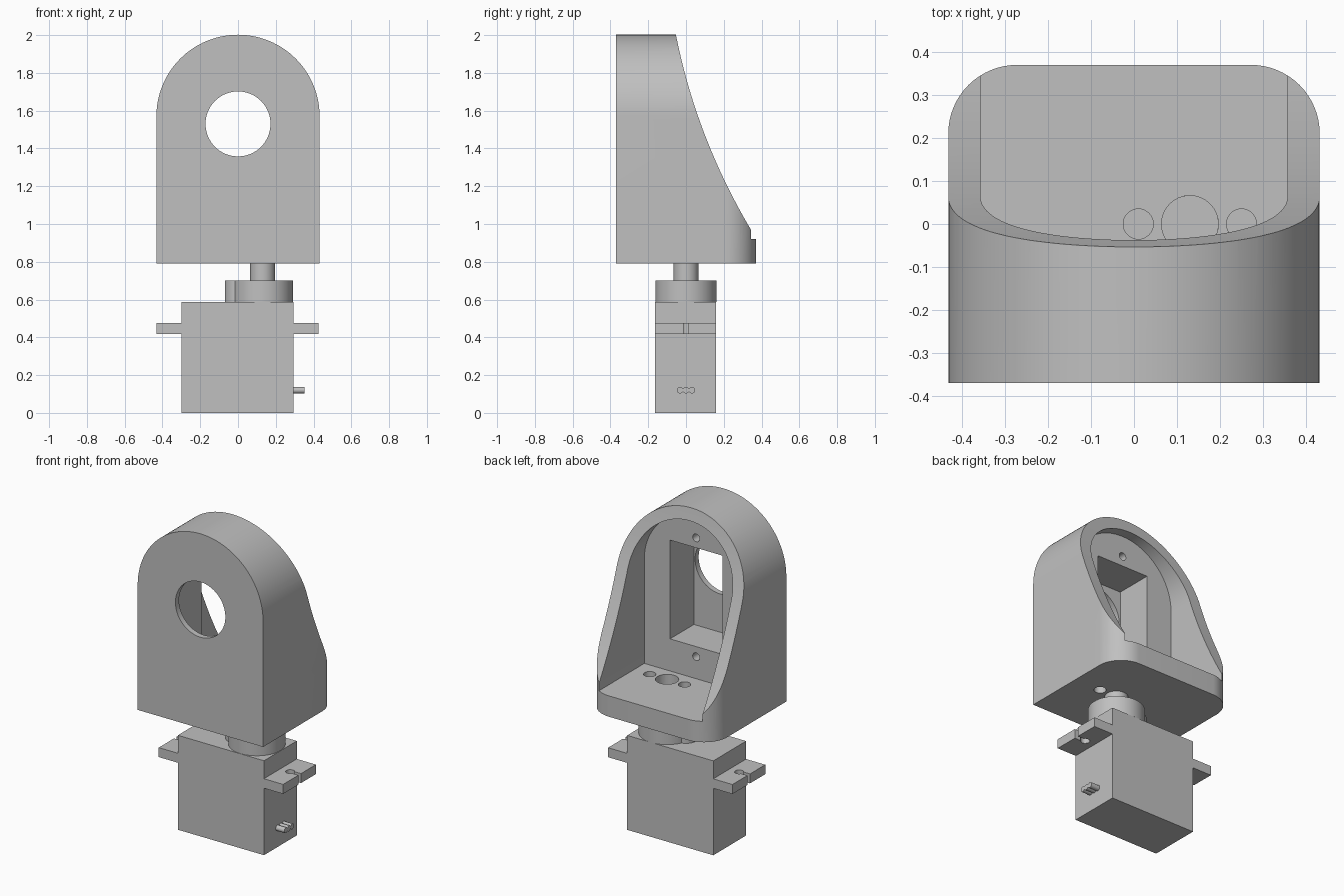
import bpy, bmesh
from math import sin, cos, pi, radians
from mathutils import Vector

cube = bpy.data.objects.get("Cube")
if cube:
    bpy.data.objects.remove(cube)

GREY = (0.527, 0.527, 0.527, 1)
grey = bpy.data.materials.new("light_grey")
grey.use_nodes = True
grey.diffuse_color = GREY
grey.node_tree.nodes["Principled BSDF"].inputs["Base Color"].default_value = GREY


def prism(name, points, axis, lo, hi):
    """Closed 2D outline extruded along an axis; points use the other two axes in order."""
    def place(p, d):
        c = list(p)
        c.insert("xyz".index(axis), d)
        return c
    bm = bmesh.new()
    face = bm.faces.new([bm.verts.new(place(p, lo)) for p in points])
    moved = bmesh.ops.extrude_face_region(bm, geom=[face])["geom"]
    shift = Vector(place((0, 0), hi - lo))
    bmesh.ops.translate(bm, vec=shift, verts=[v for v in moved if isinstance(v, bmesh.types.BMVert)])
    bmesh.ops.recalc_face_normals(bm, faces=bm.faces)
    mesh = bpy.data.meshes.new(name)
    bm.to_mesh(mesh)
    bm.free()
    mesh.materials.append(grey)
    ob = bpy.data.objects.new(name, mesh)
    bpy.context.collection.objects.link(ob)
    return ob


def arc(cx, cy, r, start, end, n):
    return [(cx + r * cos(radians(start + (end - start) * i / n)),
             cy + r * sin(radians(start + (end - start) * i / n))) for i in range(n + 1)]


def cylinder(name, cx, cy, r, axis, lo, hi, n=48):
    return prism(name, arc(cx, cy, r, 0, 360, n)[:-1], axis, lo, hi)


def box(name, x, y, z):
    return prism(name, [(x[0], y[0]), (x[1], y[0]), (x[1], y[1]), (x[0], y[1])], "z", *z)


def boolean(ob, cutter, operation="DIFFERENCE"):
    mod = ob.modifiers.new("cut", "BOOLEAN")
    mod.operation = operation
    mod.solver = "EXACT"
    mod.object = cutter
    cutter.hide_render = True
    bpy.context.view_layer.objects.active = ob
    bpy.ops.object.modifier_apply(modifier=mod.name)
    bpy.data.objects.remove(cutter)


def arch(r, bottom):
    return arc(0, 1.57, r, 0, 180, 64) + [(-r, bottom), (r, bottom)]


# Bracket: side silhouette with a swept back edge
a, b, c = Vector((-0.053, 2.0)), Vector((0.063, 1.42)), Vector((0.38, 0.91))
sweep = [tuple(a * (1 - t) ** 2 + b * 2 * t * (1 - t) + c * t * t)
         for t in (i / 32 for i in range(33))]
side = [(-0.37, 0.79), (-0.37, 2.2), (-0.055, 2.2)] + sweep + [(0.38, 0.79)]
bracket = prism("bracket", side, "x", -0.6, 0.6)

# Arched front outline, then rounded rear corners
boolean(bracket, prism("arch_cutter", arch(0.432, 0.5), "y", -0.6, 0.6), "INTERSECT")
plan = arc(0.272, 0.21, 0.16, 0, 90, 16) + arc(-0.272, 0.21, 0.16, 90, 180, 16)
plan += [(-0.432, 0.1), (-0.6, 0.1), (-0.6, -0.6), (0.6, -0.6), (0.6, 0.1), (0.432, 0.1)]
boolean(bracket, prism("plan_cutter", plan, "z", 0.4, 2.4), "INTERSECT")

# Rear cavity, motor pocket, front opening
boolean(bracket, prism("cavity_cutter", arch(0.357, 0.92), "y", -0.1, 0.7))
boolean(bracket, box("pocket_cutter", (-0.18, 0.18), (-0.335, 0.0), (1.12, 1.735)))
boolean(bracket, cylinder("opening_cutter", 0, 1.53, 0.172, "y", -0.5, -0.2, 64))

# Screw holes in the plate and holes in the floor
for z in (1.057, 1.797):
    boolean(bracket, cylinder("screw_cutter", 0, z, 0.024, "y", -0.3, 0.0, 24))
for x, r in ((0.01, 0.035), (0.13, 0.066), (0.25, 0.035)):
    boolean(bracket, cylinder("floor_cutter", x, 0, r, "z", 0.7, 1.0, 32))

# Motor body with gear housing and output shaft
parts = [bracket,
         box("motor_body", (-0.3, 0.293), (-0.163, 0.16), (0, 0.588)),
         cylinder("gear_housing", 0.13, 0, 0.161, "z", 0.588, 0.702, 64),
         cylinder("small_gear_housing", 0.0, 0, 0.07, "z", 0.588, 0.702),
         cylinder("output_shaft", 0.13, 0, 0.066, "z", 0.702, 0.793)]

# Mounting tabs with keyhole slots
for name, x0, x1, out in (("right_tab", -0.432, -0.3, -1), ("left_tab", 0.293, 0.425, 1)):
    tab = box(name, (x0, x1), (-0.163, 0.16), (0.417, 0.476))
    mid = (x0 + x1) / 2
    boolean(tab, cylinder("hole_cutter", mid, 0, 0.026, "z", 0.3, 0.6, 24))
    ends = sorted((mid, mid + out * 0.2))
    boolean(tab, box("slot_cutter", ends, (-0.013, 0.013), (0.3, 0.6)))
    parts.append(tab)

# Cable of three wires
for i in (-1, 0, 1):
    parts.append(cylinder(f"wire_{i + 2}", i * 0.031, 0.12, 0.017, "x", 0.28, 0.352, 20))

for ob in bpy.context.selected_objects:
    ob.select_set(False)
for ob in parts:
    ob.select_set(True)
bpy.context.view_layer.objects.active = bracket
bpy.ops.object.shade_smooth_by_angle(angle=radians(30))
